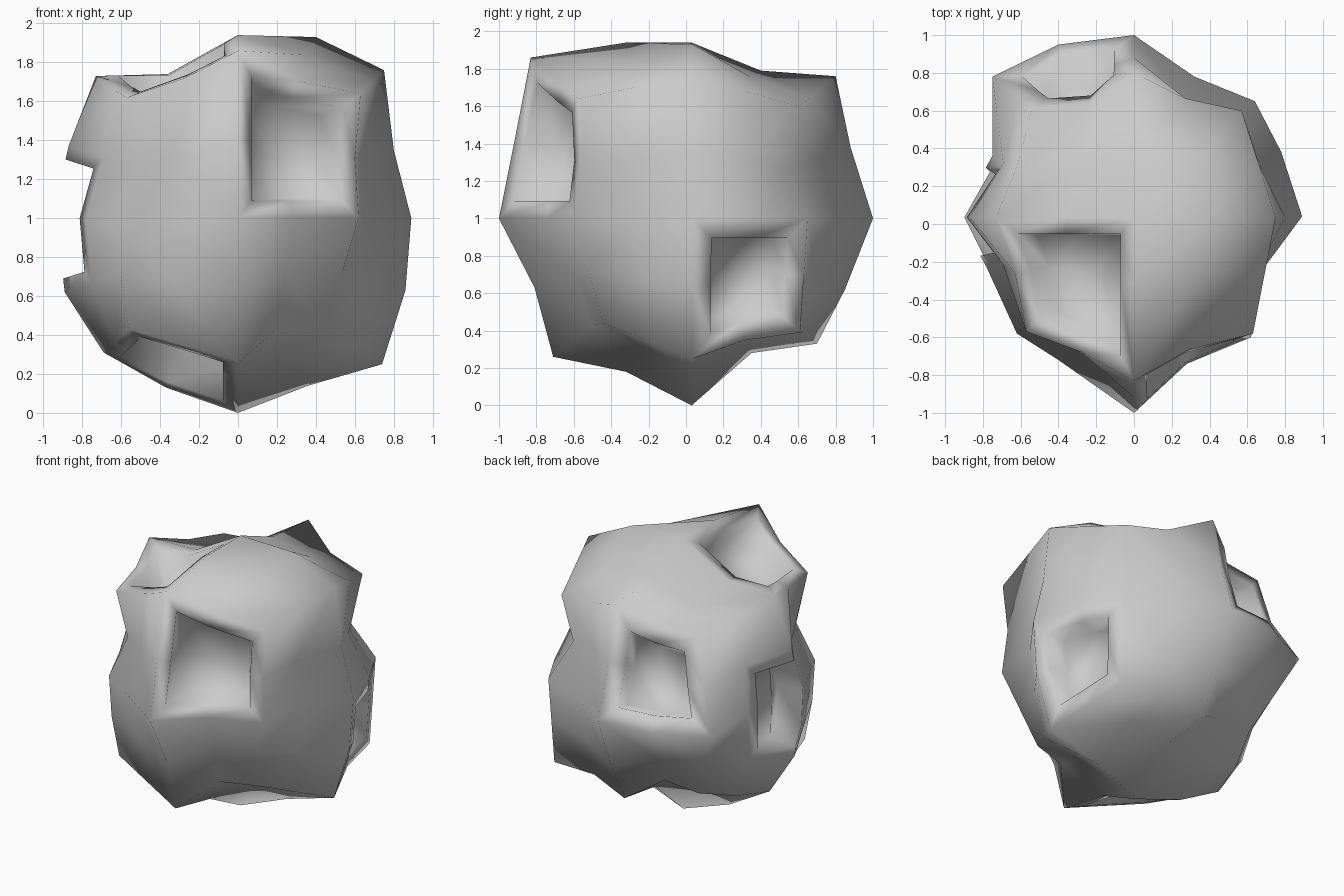
import bpy, bmesh
from mathutils import Vector
from itertools import product

if "Cube" in bpy.data.objects:
    bpy.data.objects.remove(bpy.data.objects["Cube"])

# Surface points on a 4x4-per-side cube lattice, keyed -2..2 on each axis
STEPS = [(2, 0), (2, 1), (2, 2), (1, 2), (0, 2), (-1, 2), (-2, 2), (-2, 1), (-2, 0),
         (-2, -1), (-2, -2), (-1, -2), (0, -2), (1, -2), (2, -2), (2, -1)]

# Three cross-sections of the boulder, counter-clockwise from the + axis
XZ = [(.89, 1), (.8, 1.35), (.75, 1.76), (.4, 1.93), (0, 1.94), (-.36, 1.74), (-.73, 1.73), (-.87, 1.37),
      (-.91, 1), (-.89, .62), (-.69, .31), (-.37, .13), (0, 0), (.36, .14), (.74, .25), (.86, .63)]
YZ = [(1, 1), (.88, 1.38), (.8, 1.76), (.4, 1.79), (.03, 1.94), (-.32, 1.94), (-.83, 1.86), (-.92, 1.4),
      (-1, 1), (-.81, .63), (-.71, .26), (-.32, .18), (.03, 0), (.35, .28), (.7, .33), (.85, .62)]
XY = [(.89, .04), (.78, .38), (.64, .65), (.32, .78), (0, 1), (-.4, .95), (-.75, .78), (-.75, .36),
      (-.91, .04), (-.78, -.23), (-.62, -.58), (-.4, -.72), (0, -1), (.28, -.74), (.62, -.6), (.66, -.27)]

P = {}
for (a, b), (u, v) in zip(STEPS, XZ):
    P[a, 0, b] = Vector((u, .035, v))
for (a, b), (u, v) in zip(STEPS, YZ):
    P[0, a, b] = Vector((0, u, v))
for (a, b), (u, v) in zip(STEPS, XY):
    P[a, b, 0] = Vector((u, v, 1))

# Eight corners
for key, co in (((2, -2, 2), (.63, -.58, 1.64)), ((-2, -2, 2), (-.57, -.57, 1.62)),
                ((2, 2, 2), (.57, .6, 1.6)), ((-2, 2, 2), (-.54, .61, 1.59)),
                ((2, -2, -2), (.45, -.44, .44)), ((-2, -2, -2), (-.56, -.55, .43)),
                ((2, 2, -2), (.62, .61, .39)), ((-2, 2, -2), (-.5, .57, .45))):
    P[key] = Vector(co)

# How far some cube-edge points are pulled in towards the centre
PULL = {(-2, -2, 1): .88, (-2, -2, -1): 1.02, (2, 2, 1): .86, (2, -2, 1): .96, (-2, 2, 1): .95,
        (-1, -2, 2): .97, (1, -2, 2): .94, (-1, 2, 2): .9, (1, 2, 2): .95, (1, -2, -2): .88,
        (-1, 2, -2): .88, (1, 2, -2): .95, (-2, -1, 2): .97, (-2, 1, 2): .97, (-2, 1, -2): 1.03,
        (2, 1, -2): .96}


def shifted(key, axis, d):
    k = list(key)
    k[axis] += d
    return tuple(k)


# Fill the remaining lattice points: cube edges first, then patch centres
CENTRE = Vector((0, 0, 1))
keys = [k for k in product(range(-2, 3), repeat=3) if 2 in map(abs, k)]
for count in (1, 2):
    for k in keys:
        odd = [i for i in range(3) if k[i] % 2]
        if k in P or len(odd) != count:
            continue
        if count == 1:
            mid = (P[shifted(k, odd[0], 1)] + P[shifted(k, odd[0], -1)]) / 2
            P[k] = CENTRE + (mid - CENTRE) * PULL.get(k, 1)
        else:
            i, j = odd
            sides = sum((P[shifted(k, ax, d)] for ax in odd for d in (-1, 1)), Vector())
            ends = sum((P[shifted(shifted(k, i, d), j, e)] for d in (-1, 1) for e in (-1, 1)), Vector())
            P[k] = sides / 2 - ends / 4

# Boulder skin
bm = bmesh.new()
V = {k: bm.verts.new(P[k]) for k in keys}
cells = {}
for axis, side in product(range(3), (-2, 2)):
    i, j = (axis + 1) % 3, (axis + 2) % 3
    for a, b in product(range(-2, 2), repeat=2):
        quad = []
        for da, db in ((0, 0), (1, 0), (1, 1), (0, 1)):
            k = [0, 0, 0]
            k[axis], k[i], k[j] = side, a + da, b + db
            quad.append(V[tuple(k)])
        if side < 0:
            quad.reverse()
        cells[axis, side, a, b] = bm.faces.new(quad)
bm.normal_update()


def pit(axis, side, a0, b0, rim, depth):
    """Inset a 2x2 block of cells and sink it into the body."""
    block = [cells[axis, side, a0 + a, b0 + b] for a in (0, 1) for b in (0, 1)]
    bmesh.ops.inset_region(bm, faces=block, thickness=rim, use_even_offset=True)
    bm.normal_update()
    normal = sum((f.normal for f in block), Vector()).normalized()
    out = bmesh.ops.extrude_face_region(bm, geom=block)["geom"]
    floor = [v for v in out if isinstance(v, bmesh.types.BMVert)]
    bmesh.ops.delete(bm, geom=[f for f in block if f.is_valid], context='FACES')
    mid = sum((v.co for v in floor), Vector()) / len(floor)
    for v in floor:
        v.co = mid + (v.co - mid) * .9 - normal * depth


# Square pits (cell indices follow the cyclic axes after the face axis)
pit(1, -2, 0, 0, .09, .2)      # front, upper right
pit(2, 2, -2, -2, .085, .2)    # top, front left
pit(2, -2, -2, -2, .08, .18)   # bottom, front left
pit(0, 2, 0, -2, .105, .18)    # right, lower back
pit(1, 2, 0, -2, .115, .2)     # back, upper left
pit(0, -2, -1, -1, .07, .19)   # left, centre

bmesh.ops.delete(bm, geom=[v for v in bm.verts if not v.link_faces], context='VERTS')
bmesh.ops.recalc_face_normals(bm, faces=bm.faces)
for f in bm.faces:
    f.smooth = True
mesh = bpy.data.meshes.new("boulder")
bm.to_mesh(mesh)
bm.free()
bpy.context.collection.objects.link(bpy.data.objects.new("boulder", mesh))
